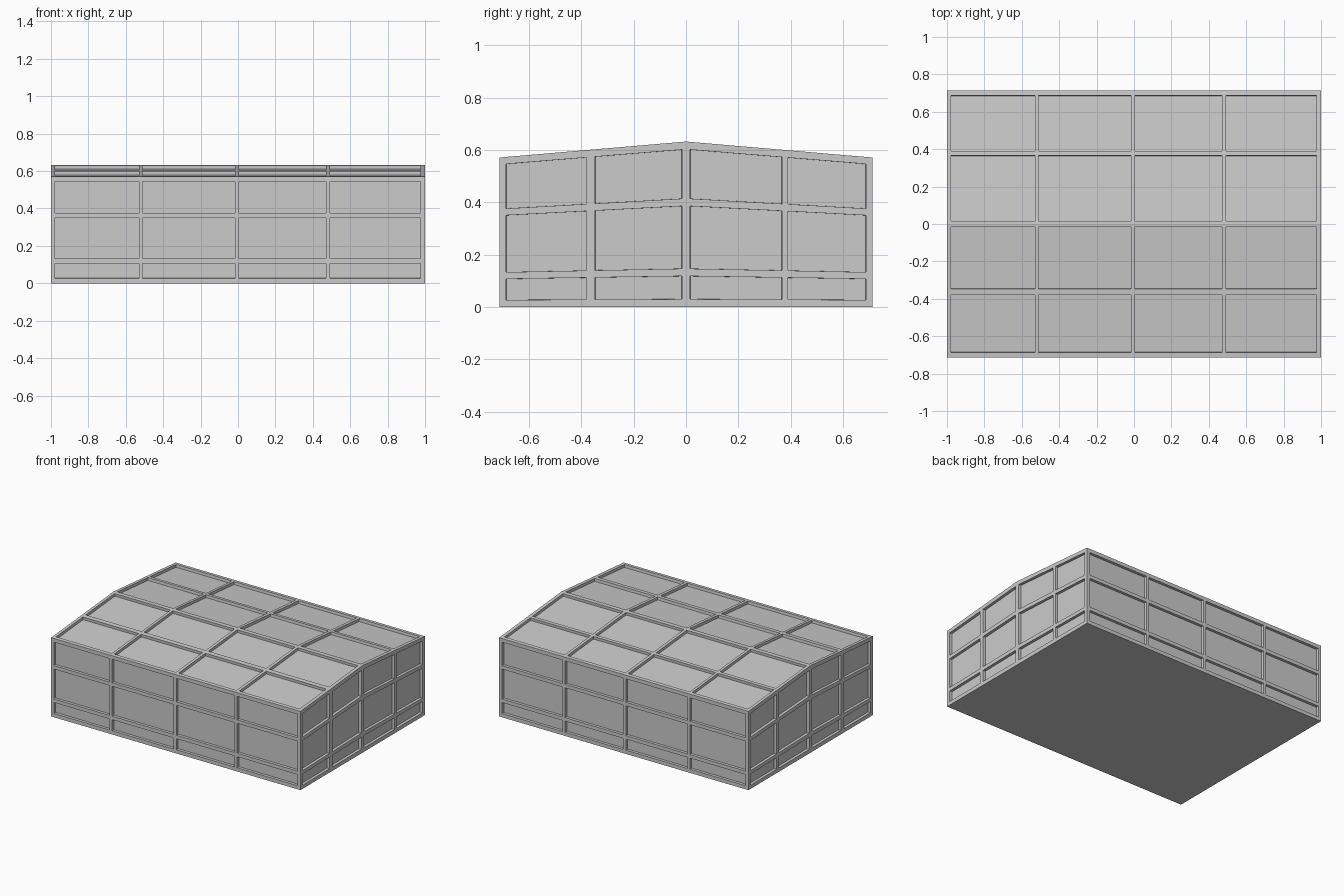
import bpy
import bmesh

if "Cube" in bpy.data.objects:
    bpy.data.objects.remove(bpy.data.objects["Cube"])

HALF_X, HALF_Y = 1.0, 0.713
EAVE, RIDGE = 0.571, 0.632
DEPTH = 0.02

# Panel spans along length, width and (fractional) height
X_SPANS = [(-0.978, -0.53), (-0.511, -0.017), (0.005, 0.47), (0.492, 0.975)]
Y_SPANS = [(-0.687, -0.38), (-0.347, -0.016), (0.016, 0.366), (0.39, 0.687)]
Z_SPANS = [(0.047, 0.187), (0.232, 0.611), (0.656, 0.953)]


def breaks(spans, lo, hi, extra=()):
    return sorted({lo, hi, *extra, *(v for s in spans for v in s)})


def is_panel(spans, a, b):
    mid = (a + b) / 2
    return any(s[0] < mid < s[1] for s in spans)


def height(y):
    return RIDGE + (EAVE - RIDGE) * abs(y) / HALF_Y


def add_surface(bm, us, vs, place):
    """Grid surface mapped into space by place(u, v)."""
    (u_spans, u_list), (v_spans, v_list) = us, vs
    grid = [[bm.verts.new(place(u, v)) for v in v_list] for u in u_list]
    for i in range(len(u_list) - 1):
        for j in range(len(v_list) - 1):
            f = bm.faces.new((grid[i][j], grid[i + 1][j],
                              grid[i + 1][j + 1], grid[i][j + 1]))
            if (is_panel(u_spans, u_list[i], u_list[i + 1])
                    and is_panel(v_spans, v_list[j], v_list[j + 1])):
                f.material_index = 1  # temporary panel mark


xs = (X_SPANS, breaks(X_SPANS, -HALF_X, HALF_X))
ys = (Y_SPANS, breaks(Y_SPANS, -HALF_Y, HALF_Y, (0.0,)))
zs = (Z_SPANS, breaks(Z_SPANS, 0.0, 1.0))

bm = bmesh.new()
# Long walls and gable walls
for s in (-1, 1):
    add_surface(bm, xs, zs, lambda u, v: (u, s * HALF_Y, v * EAVE))
    add_surface(bm, ys, zs, lambda u, v: (s * HALF_X, u, v * height(u)))
# Pitched roof
add_surface(bm, xs, ys, lambda u, v: (u, v, height(v)))
bmesh.ops.remove_doubles(bm, verts=bm.verts, dist=1e-4)

# Flat floor
bmesh.ops.holes_fill(bm, edges=[e for e in bm.edges if e.is_boundary], sides=0)
bmesh.ops.recalc_face_normals(bm, faces=bm.faces)

# Recessed panels
panels = [f for f in bm.faces if f.material_index == 1]
bmesh.ops.inset_individual(bm, faces=panels, thickness=0.0005, depth=-DEPTH)
for f in bm.faces:
    f.material_index = 0

mesh = bpy.data.meshes.new("panelled_building")
bm.to_mesh(mesh)
bm.free()
bpy.context.collection.objects.link(bpy.data.objects.new("panelled_building", mesh))
